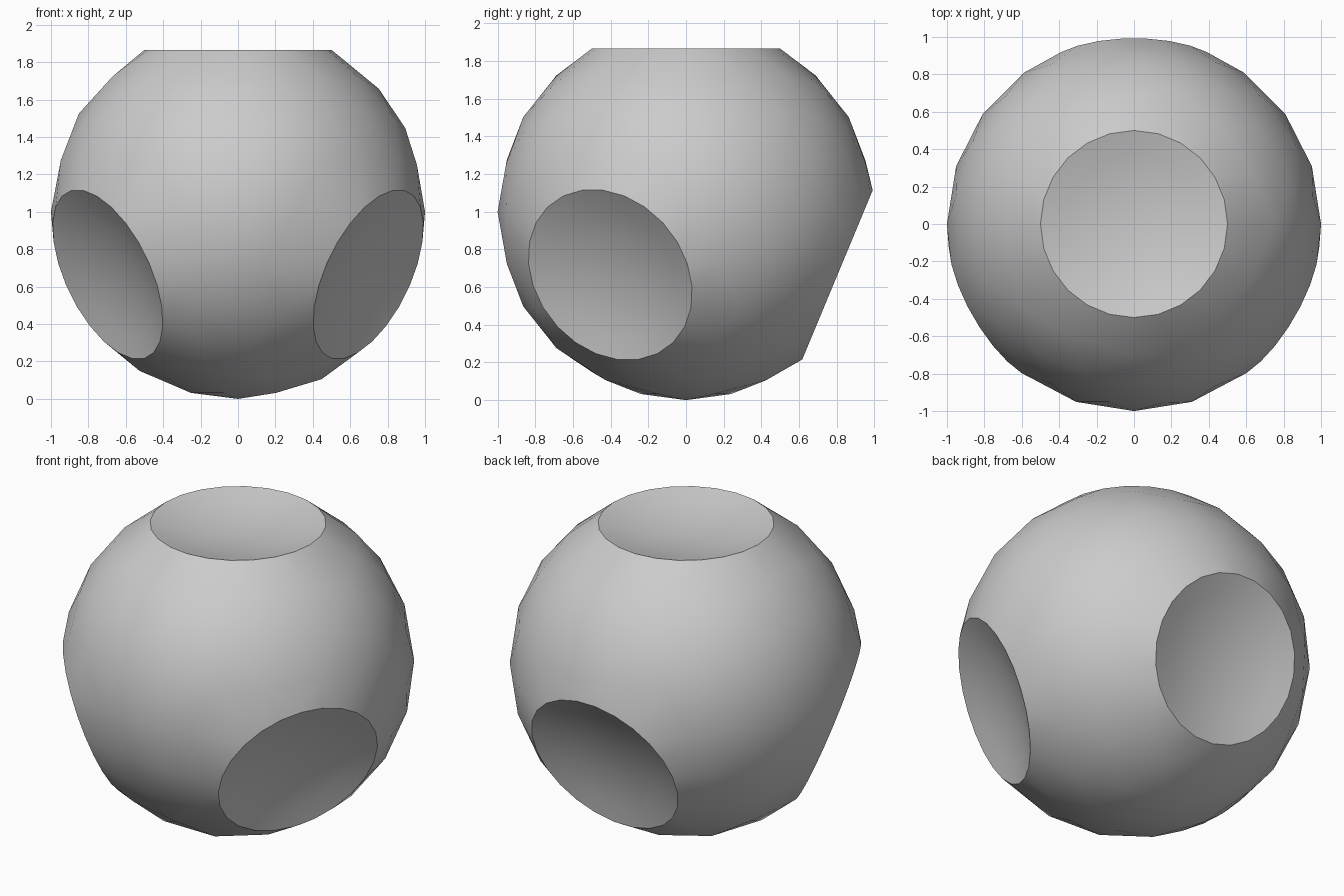
import bpy, bmesh, math
from mathutils import Vector

if "Cube" in bpy.data.objects:
    bpy.data.objects.remove(bpy.data.objects["Cube"])

SIDES = 24                     # sides of each dimple rim
RINGS = 4                      # rings inside a dimple
SLOPE = math.radians(18)       # steepness of the dimple at its rim

# dimple (direction, half angle): one on top, three tilted downward around the ball
elev = math.radians(-22.6)
dimples = [(Vector((0, 0, 1)), math.radians(30))]
for k in range(3):
    a = math.radians(90 + 120 * k)
    d = Vector((math.cos(elev) * math.cos(a), math.cos(elev) * math.sin(a), math.sin(elev)))
    dimples.append((d, math.radians(29.4)))


def circle(axis, radius, height):
    """Ring of points about an axis through the ball centre."""
    top = axis.z > 0.9
    side = Vector((1, 0, 0)) if top else axis.cross(Vector((0, 0, 1))).normalized()
    up = axis.cross(side)
    angles = [2 * math.pi * (i + (0 if top else 0.5)) / SIDES for i in range(SIDES)]
    return [axis * height + (side * math.cos(t) + up * math.sin(t)) * radius for t in angles]


# ball: hull of an icosphere kept clear of the dimples, plus the dimple rims
ball = bmesh.new()
bmesh.ops.create_icosphere(ball, subdivisions=3, radius=1)
points = [v.co.copy() for v in ball.verts
          if all(v.co.angle(d) > cap + math.radians(4) for d, cap in dimples)]
ball.free()
for d, cap in dimples:
    points += circle(d, math.sin(cap), math.cos(cap))
bm = bmesh.new()
for p in points:
    bm.verts.new(p)
bmesh.ops.convex_hull(bm, input=list(bm.verts))

# remove the flat lids over the dimples
lids = [f for f in bm.faces
        if any(all(v.co.angle(d) < cap + 0.001 for v in f.verts) for d, cap in dimples)]
bmesh.ops.delete(bm, geom=lids, context='FACES')

# shallow concave dimples
for d, cap in dimples:
    rim = math.sin(cap)
    curve = rim / math.sin(SLOPE)
    rings = []
    for r in range(RINGS):
        t = SLOPE * (RINGS - r) / RINGS
        depth = curve * (math.cos(t) - math.cos(SLOPE))
        rings.append([bm.verts.new(p) for p in circle(d, curve * math.sin(t), math.cos(cap) - depth)])
    tip = bm.verts.new(d * (math.cos(cap) - curve * (1 - math.cos(SLOPE))))
    for outer, inner in zip(rings, rings[1:]):
        for i in range(SIDES):
            j = (i + 1) % SIDES
            bm.faces.new((outer[i], outer[j], inner[j], inner[i]))
    for i in range(SIDES):
        bm.faces.new((rings[-1][i], rings[-1][(i + 1) % SIDES], tip))

bmesh.ops.remove_doubles(bm, verts=bm.verts, dist=0.0005)
bmesh.ops.recalc_face_normals(bm, faces=bm.faces)
bmesh.ops.translate(bm, verts=bm.verts, vec=(0, 0, 1))

mesh = bpy.data.meshes.new("dimpled_ball")
bm.to_mesh(mesh)
bm.free()
obj = bpy.data.objects.new("dimpled_ball", mesh)
bpy.context.collection.objects.link(obj)

# smooth shading with crisp rims
bpy.context.view_layer.objects.active = obj
obj.select_set(True)
bpy.ops.object.shade_smooth_by_angle(angle=math.radians(28))
